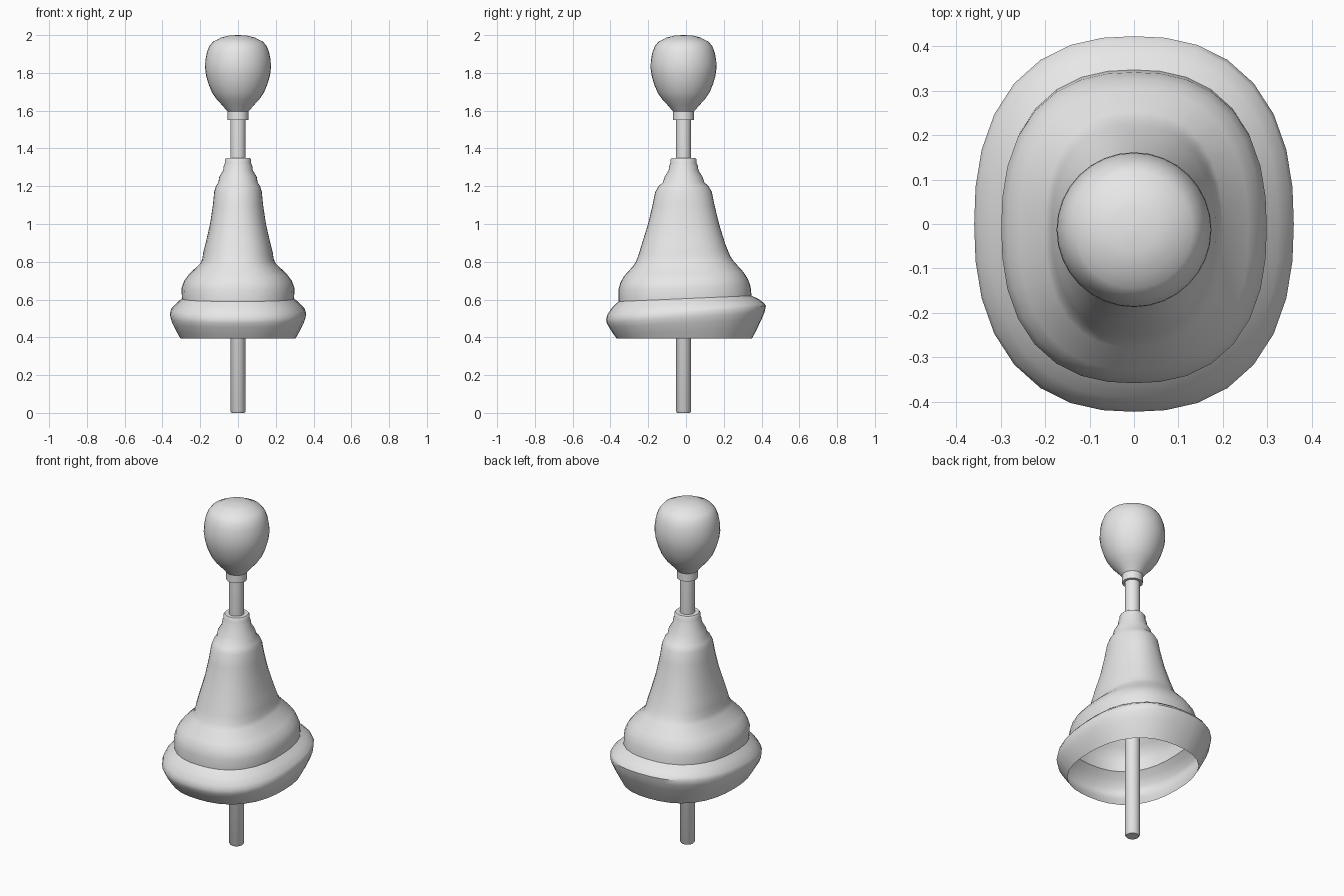
import bpy, bmesh, math

if "Cube" in bpy.data.objects:
    bpy.data.objects.remove(bpy.data.objects["Cube"])

AXIS_Y = -0.013   # the stick sits slightly forward of centre
SIDES = 32

grey = bpy.data.materials.new("light grey")
grey.diffuse_color = (0.8, 0.8, 0.8, 1)
grey.use_nodes = True
grey.node_tree.nodes["Principled BSDF"].inputs["Base Color"].default_value = grey.diffuse_color


def clamp(v):
    return max(0.0, min(1.0, v))


def loft(name, rings, cap_bottom=False, cap_top=False):
    """Skin rings (z, half_x, half_y, centre_y, squareness, tilt), bottom to top."""
    bm = bmesh.new()
    loops = []
    for z, hx, hy, cy, n, tilt in rings:
        loop = []
        for i in range(SIDES):
            a = 2 * math.pi * i / SIDES
            c, s = math.cos(a), math.sin(a)
            r = (abs(c) ** n + abs(s) ** n) ** (-1 / n)
            loop.append(bm.verts.new((hx * c * r, cy + hy * s * r, z + tilt * s * r)))
        loops.append(loop)
    for a, b in zip(loops, loops[1:]):
        for i in range(SIDES):
            j = (i + 1) % SIDES
            bm.faces.new((a[i], a[j], b[j], b[i]))
    if cap_bottom:
        bm.faces.new(loops[0][::-1])
    if cap_top:
        bm.faces.new(loops[-1])
    mesh = bpy.data.meshes.new(name)
    bm.to_mesh(mesh)
    bm.free()
    mesh.materials.append(grey)
    obj = bpy.data.objects.new(name, mesh)
    bpy.context.collection.objects.link(obj)
    bpy.ops.object.select_all(action='DESELECT')
    bpy.context.view_layer.objects.active = obj
    obj.select_set(True)
    bpy.ops.object.shade_smooth_by_angle(angle=math.radians(40))
    return obj


def lathe(name, profile):
    """Turn a (radius, z) profile around the stick axis."""
    return loft(name, [(z, r, r, AXIS_Y, 2, 0) for r, z in profile], True, True)


def boot_ring(z, hx, hy):
    """Rounded-square and tilted low down, round and level near the top."""
    centre = AXIS_Y * clamp(abs(z - 0.53) / 0.2)
    square = 2 + 0.4 * clamp((1.2 - z) / 0.3)
    if z < 0.53:
        tilt = 0.036 * (z - 0.395) / 0.135
    else:
        tilt = max(0.036 * (1 - (z - 0.53) / 0.13), 0.012 * clamp((0.9 - z) / 0.1))
    return z, hx, hy, centre, square, tilt


# Stick
lathe("rod", [(0.034, 0), (0.04, 0.008), (0.04, 1.58)])

# Knob with collar and a shallow button on top
lathe("knob", [
    (0.055, 1.55), (0.055, 1.595), (0.085, 1.63), (0.113, 1.66),
    (0.137, 1.695), (0.156, 1.74), (0.169, 1.785), (0.1745, 1.825),
    (0.173, 1.865), (0.166, 1.905), (0.153, 1.94), (0.132, 1.966),
    (0.105, 1.978), (0.09, 1.987), (0.05, 1.997), (0.004, 2.0)])

# Flexible boot, open underneath
boot_profile = [
    (0.395, 0.305, 0.359), (0.43, 0.325, 0.38), (0.475, 0.348, 0.404),
    (0.505, 0.358, 0.418), (0.53, 0.36, 0.423), (0.55, 0.353, 0.415),
    (0.58, 0.325, 0.388), (0.605, 0.297, 0.352), (0.66, 0.299, 0.35),
    (0.70, 0.285, 0.337), (0.735, 0.258, 0.316), (0.79, 0.20, 0.266),
    (0.815, 0.189, 0.25), (0.85, 0.184, 0.236), (0.90, 0.171, 0.219),
    (1.00, 0.148, 0.188), (1.10, 0.133, 0.164), (1.17, 0.126, 0.15),
    (1.20, 0.117, 0.132), (1.22, 0.104, 0.11), (1.25, 0.099, 0.10),
    (1.285, 0.078, 0.079), (1.31, 0.075, 0.075), (1.322, 0.069, 0.069),
    (1.342, 0.069, 0.069), (1.35, 0.063, 0.063), (1.35, 0.039, 0.039)]
loft("boot", [boot_ring(*p) for p in boot_profile])
